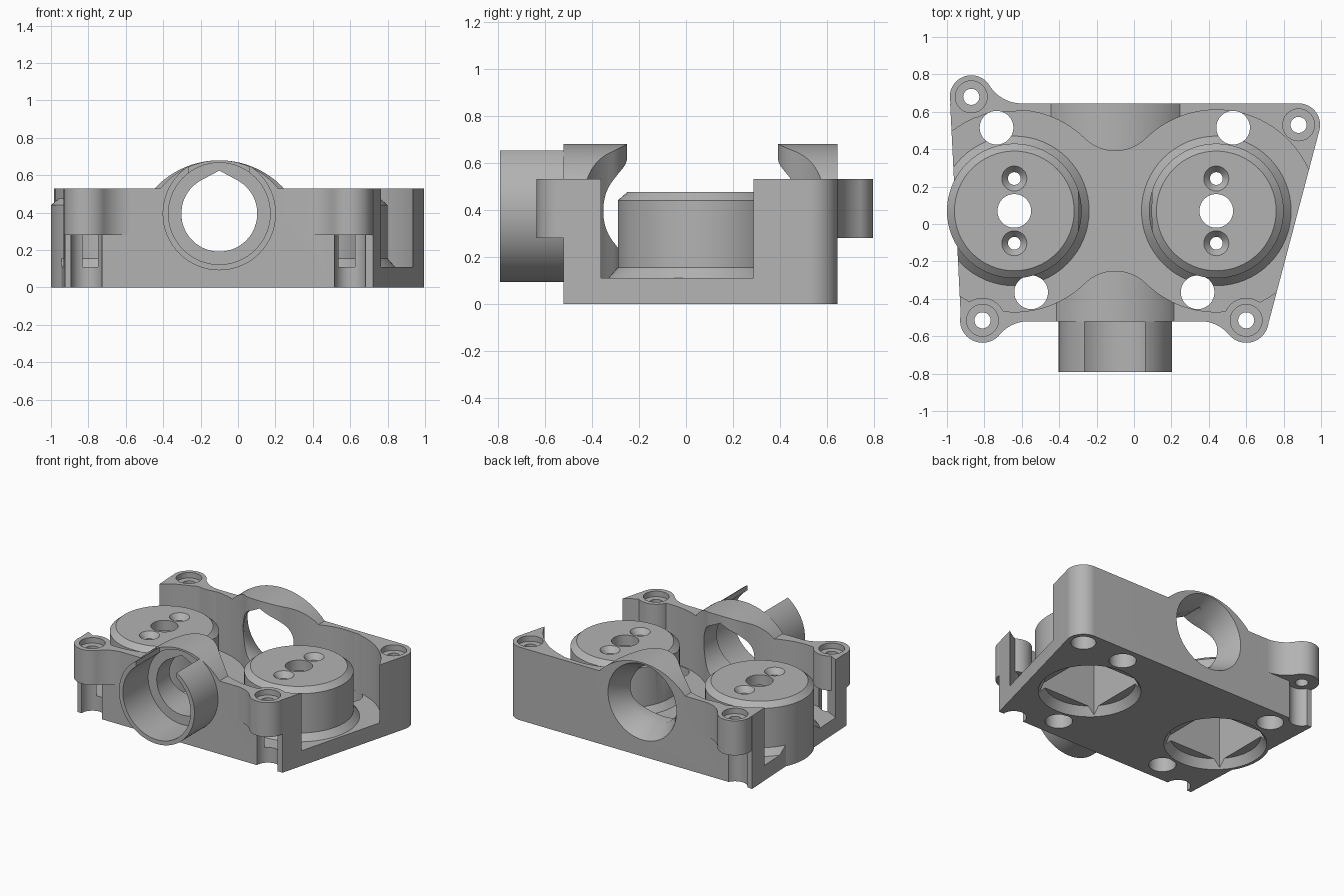
import bpy, bmesh
from math import sin, cos, radians, pi, sqrt, atan2
from mathutils import Matrix

cube = bpy.data.objects.get("Cube")
if cube:
    bpy.data.objects.remove(cube, do_unlink=True)

grey = bpy.data.materials.new("plain grey")
grey.use_nodes = True
grey.diffuse_color = (0.45, 0.45, 0.45, 1)
grey.node_tree.nodes["Principled BSDF"].inputs["Base Color"].default_value = grey.diffuse_color

MID, SPREAD, CY = -0.1, 0.54, 0.07      # centre line and cup spacing
TOP, EAR, FLOOR = 0.53, 0.28, 0.11      # main heights
FRONT, BACK = -0.52, 0.645
BORE_Z = 0.395
CUPS = {"right_cup": MID - SPREAD, "left_cup": MID + SPREAD}


def finish_mesh(name, bm):
    bmesh.ops.recalc_face_normals(bm, faces=bm.faces)
    mesh = bpy.data.meshes.new(name)
    bm.to_mesh(mesh)
    bm.free()
    obj = bpy.data.objects.new(name, mesh)
    bpy.context.collection.objects.link(obj)
    return obj


def prism(name, pts, lo, hi, along_y=False):
    """Extrude a flat profile along z, or an x-z profile along y."""
    place = (lambda p, t: (p[0], t, p[1])) if along_y else (lambda p, t: (p[0], p[1], t))
    bm = bmesh.new()
    face = bm.faces.new([bm.verts.new(place(p, lo)) for p in pts])
    new = bmesh.ops.extrude_face_region(bm, geom=[face])["geom"]
    move = (0, hi - lo, 0) if along_y else (0, 0, hi - lo)
    bmesh.ops.translate(bm, vec=move, verts=[g for g in new if isinstance(g, bmesh.types.BMVert)])
    return finish_mesh(name, bm)


def arc(cx, cy, r, a, b, n=24):
    return [(cx + r * cos(radians(a + (b - a) * i / n)),
             cy + r * sin(radians(a + (b - a) * i / n))) for i in range(n + 1)]


def ring(cx, cy, r, n=64):
    return arc(cx, cy, r, 0, 360, n)[:-1]


def cone(x, y, r1, r2, lo, hi):
    """Upright frustum."""
    bm = bmesh.new()
    bmesh.ops.create_cone(bm, cap_ends=True, segments=64, radius1=r1, radius2=r2, depth=hi - lo,
                          matrix=Matrix.Translation((x, y, (lo + hi) / 2)))
    return finish_mesh("cutter", bm)


def box(x0, x1, y0, y1, z0, z1):
    return prism("cutter", [(x0, y0), (x1, y0), (x1, y1), (x0, y1)], z0, z1)


def combine(target, tool, op="DIFFERENCE"):
    mod = target.modifiers.new("cut", "BOOLEAN")
    mod.operation, mod.solver, mod.object = op, "EXACT", tool
    with bpy.context.temp_override(object=target, active_object=target):
        bpy.ops.object.modifier_apply(modifier=mod.name)
    bpy.data.objects.remove(tool, do_unlink=True)


def bore(r, lo, hi):
    return prism("cutter", ring(MID, BORE_Z, r), lo, hi, True)


def teardrop():
    pts = arc(MID, BORE_Z, 0.203, 118 - 360, 62, 56) + [(MID, BORE_Z + 0.23)]
    return prism("cutter", pts, -0.9, 0.9, True)


# Housing block with a slanted side and one rounded corner
outline = [(-0.983, BACK), (-0.925, FRONT), (0.722, FRONT)] + arc(0.88, 0.53, 0.115, -14, 90)
housing = prism("pump_housing", outline, 0, TOP)


# Arched crowns over the bore at both ends
def crown(half, lo, hi):
    r = (half ** 2 + 0.15 ** 2) / 0.3
    a = atan2(TOP + 0.15 - r - TOP, half) * 180 / pi
    pts = arc(MID, TOP + 0.15 - r, r, -a, 180 + a, 40)
    return prism("cutter", pts + [(MID - half, 0.4), (MID + half, 0.4)], lo, hi, True)


combine(housing, crown(0.315, FRONT, -0.15), "UNION")
combine(housing, crown(0.345, 0.3, BACK), "UNION")

# Twin round chamber with rounded waist; the flared feet stay on the floor
R, HUMP = 0.54, 0.233
rise = sqrt((R + HUMP) ** 2 - SPREAD ** 2)
t = atan2(rise, SPREAD) * 180 / pi
chamber = (arc(MID - SPREAD, CY, R, t, 360 - t, 72)
           + arc(MID, CY - rise, HUMP, 180 - t, t)[1:-1]
           + arc(MID + SPREAD, CY, R, t - 180, 180 - t, 72)
           + arc(MID, CY + rise, HUMP, -t, t - 180)[1:-1])
cavity = prism("cutter", chamber, FLOOR, 0.9)
for x in CUPS.values():
    combine(cavity, cone(x, CY, 0.409, 0.36, FLOOR - 0.01, 0.155))
combine(housing, cavity)
for x in CUPS.values():
    combine(housing, cone(x, CY, 0.355, 0.355, -0.1, 0.4))


# Mounting ears blended into the walls by a concave fillet
def ear(x, y, r, side, wall, out, f=0.2):
    dy = f - out * (y - wall)
    dx = sqrt((r + f) ** 2 - dy ** 2)
    a = atan2(dy, dx) * 180 / pi
    fillet = [(x + side * px, wall + out * py) for px, py in arc(dx, f, f, 180 + a, 270, 16)]
    web = [(x, y)] + fillet + [(x + side * dx, wall - out * 0.04), (x, wall - out * 0.06)]
    for pts in (ring(x, y, r), web):
        combine(housing, prism("cutter", pts, EAR, TOP), "UNION")


ear(-0.81, -0.515, 0.12, 1, FRONT, -1)
ear(0.60, -0.515, 0.12, -1, FRONT, -1)
ear(-0.87, 0.68, 0.115, 1, BACK, 1)

# Screw holes, counterbores and the channels below the ears
for x, y in ((-0.81, -0.515), (0.60, -0.515), (-0.87, 0.68), (0.88, 0.53)):
    combine(housing, cone(x, y, 0.043, 0.043, -0.1, 0.7))
    combine(housing, cone(x, y, 0.085, 0.085, TOP - 0.04, 0.7))
    combine(housing, cone(x, y, 0.083, 0.083, -0.1, EAR))

# Through holes in the chamber floor
for x, y in ((-0.735, 0.515), (0.53, 0.515), (0.34, -0.365), (-0.55, -0.365)):
    combine(housing, cone(x, y, 0.09, 0.09, -0.1, 0.9))

# Cross bore with a conical mouth at the back
combine(housing, teardrop())
mouth = bmesh.new()
bmesh.ops.create_cone(mouth, cap_ends=True, segments=64, radius1=0.28, radius2=0.2, depth=0.16,
                      matrix=Matrix.Translation((MID, BACK - 0.07, BORE_Z)) @ Matrix.Rotation(pi / 2, 4, "X"))
combine(housing, finish_mesh("cutter", mouth))
combine(housing, bore(0.272, -0.9, -0.5))

# Pipe socket with a slot in its top
socket = prism("pipe_socket", ring(MID, BORE_Z, 0.303), -0.79, FRONT, True)
combine(socket, bore(0.272, -0.9, -0.4))
combine(socket, box(-0.265, 0.06, -0.9, -0.4, 0.5, 0.9))

# Motor cups: chamfered drums, hollow from below
parts = [housing, socket]
for name, x in CUPS.items():
    cup = cone(x, CY, 0.36, 0.36, 0, 0.44)
    cup.name = name
    combine(cup, cone(x, CY, 0.36, 0.32, 0.44, 0.475), "UNION")
    combine(cup, box(x - 0.235, x + 0.235, CY - 0.235, CY + 0.235, -0.1, 0.4))
    combine(cup, cone(x, CY, 0.345, 0.3, -0.01, 0.06))
    combine(cup, cone(x, CY, 0.09, 0.09, 0.3, 0.6))
    for dy in (-0.173, 0.173):
        combine(cup, cone(x, CY + dy, 0.034, 0.034, 0.3, 0.6))
        combine(cup, cone(x, CY + dy, 0.03, 0.075, 0.43, 0.485))
    combine(cup, bore(0.203, -0.9, 0.9))
    parts.append(cup)

# Colour and shading
bpy.ops.object.select_all(action="DESELECT")
for obj in parts:
    obj.data.materials.clear()
    obj.data.materials.append(grey)
    obj.select_set(True)
bpy.context.view_layer.objects.active = housing
bpy.ops.object.shade_smooth_by_angle(angle=radians(30))
